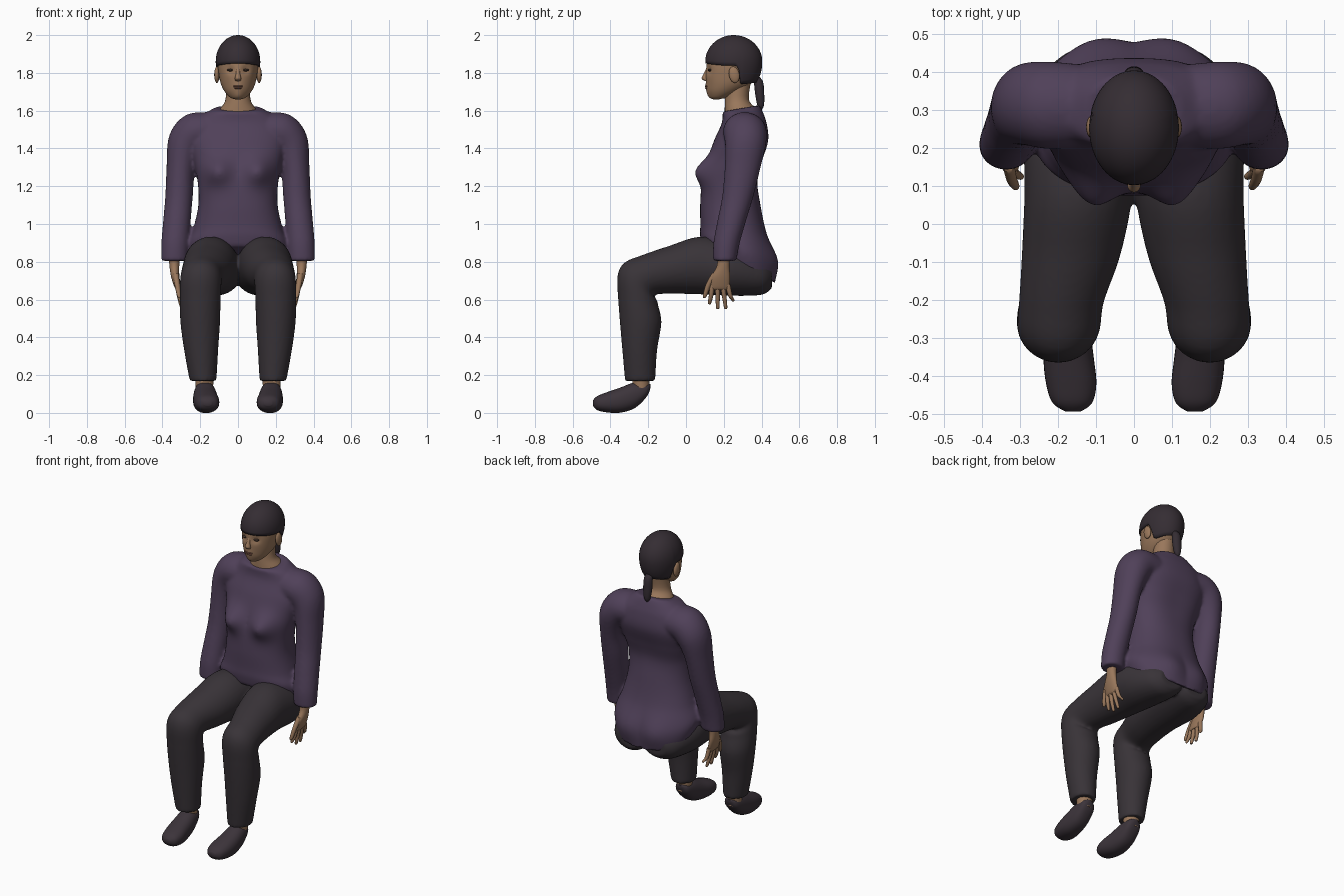
import bpy, bmesh, math
from math import cos, sin, radians, pi, exp
from mathutils import Vector, Matrix

cube = bpy.data.objects.get("Cube")
if cube:
    bpy.data.objects.remove(cube)


def material(name, rgb):
    m = bpy.data.materials.new(name)
    m.use_nodes = True
    m.diffuse_color = (*rgb, 1)
    bsdf = m.node_tree.nodes["Principled BSDF"]
    bsdf.inputs["Base Color"].default_value = (*rgb, 1)
    bsdf.inputs["Roughness"].default_value = 0.8
    return m


PURPLE = material("purple cloth", (0.08, 0.052, 0.1))
CHARCOAL = material("charcoal cloth", (0.04, 0.033, 0.039))
HAIR = material("dark hair", (0.035, 0.026, 0.033))
SHOE = material("shoe leather", (0.045, 0.034, 0.043))
SKIN = material("skin", (0.32, 0.185, 0.105))
LIP = material("lips", (0.2, 0.09, 0.06))
EYE = material("eye brown", (0.05, 0.03, 0.022))


def spline(rows, steps):
    """Catmull-Rom through section tuples."""
    out = []
    for i in range(len(rows) - 1):
        a, b, c, d = (rows[min(max(i + k, 0), len(rows) - 1)] for k in (-1, 0, 1, 2))
        for s in range(steps):
            t = s / steps
            out.append([q + 0.5 * t * (r - p + t * (2 * p - 5 * q + 4 * r - w + t * (3 * (q - r) + w - p)))
                        for p, q, r, w in zip(a, b, c, d)])
    return out + [list(rows[-1])]


def loft(bm, rows, side=1, power=2.0, n=32, steps=5):
    """Sections are x, y, z, half width, half depth, pitch, roll."""
    rows = [tuple(r) + (0,) * (7 - len(r)) for r in rows]
    rings = []
    for x, y, z, ru, rv, pitch, roll in spline(rows, steps):
        u = Vector((cos(radians(roll)), 0, sin(radians(roll))))
        v = Vector((0, -cos(radians(pitch)), sin(radians(pitch))))
        ring = []
        for k in range(n):
            c, s = cos(2 * pi * k / n), sin(2 * pi * k / n)
            cu = math.copysign(abs(c) ** (2 / power), c) * ru
            sv = math.copysign(abs(s) ** (2 / power), s) * rv
            p = Vector((x, y, z)) + u * cu + v * sv
            ring.append(bm.verts.new((p.x * side, p.y, p.z)))
        rings.append(ring)
    for a, b in zip(rings, rings[1:]):
        for k in range(n):
            bm.faces.new((a[k], a[(k + 1) % n], b[(k + 1) % n], b[k]))
    bm.faces.new(rings[0])
    bm.faces.new(rings[-1])


def ball(bm, centre, size, turn=0.0):
    m = Matrix.Translation(centre) @ Matrix.Rotation(turn, 4, "X") @ Matrix.Diagonal((*size, 1))
    bmesh.ops.create_uvsphere(bm, u_segments=20, v_segments=12, radius=1, matrix=m)


def finish(name, bm, mat, fuse=0):
    bmesh.ops.recalc_face_normals(bm, faces=bm.faces)
    me = bpy.data.meshes.new(name)
    bm.to_mesh(me)
    bm.free()
    me.materials.append(mat)
    for p in me.polygons:
        p.use_smooth = True
    me.set_sharp_from_angle(angle=radians(60))
    ob = bpy.data.objects.new(name, me)
    bpy.context.scene.collection.objects.link(ob)
    if fuse:  # blend overlapping volumes into one garment
        r = ob.modifiers.new("fuse", "REMESH")
        r.mode, r.voxel_size, r.use_smooth_shade = "VOXEL", 0.01, True
        s = ob.modifiers.new("soften", "SMOOTH")
        s.factor, s.iterations = 0.5, fuse
    return ob


def bump(x, z, cx, cz, r):
    return exp(-((abs(x) - cx) ** 2 + (z - cz) ** 2) / (r * r))


SIDES = (("left", 1), ("right", -1))

# Long-sleeved top: torso with bust and seat shaping, then both sleeves
bm = bmesh.new()
loft(bm, [(0, .275, .785, .255, .215, 27), (0, .27, .87, .275, .205, 18), (0, .25, .97, .238, .175, 5),
          (0, .235, 1.1, .21, .16), (0, .235, 1.22, .213, .15), (0, .262, 1.33, .235, .15),
          (0, .293, 1.44, .26, .145), (0, .308, 1.53, .235, .12), (0, .302, 1.585, .175, .108),
          (0, .29, 1.612, .125, .1, -10)], power=2.3, n=64, steps=8)
for v in bm.verts:
    x, y, z = v.co
    if y < .25:
        v.co.y -= .062 * bump(x, z, .11, 1.28, .07)
    elif y > .3:
        v.co.y += .028 * bump(x, z, .1, .8, .1) - .012 * bump(x, z, 0, 1.3, .12)
for _, s in SIDES:
    loft(bm, [(.14, .31, 1.49, .1, .11, 0, 90), (.225, .312, 1.485, .105, .115, 0, 62),
              (.282, .315, 1.42, .097, .108, 0, 35), (.303, .3, 1.3, .076, .095, 0, 10),
              (.312, .275, 1.15, .073, .083), (.323, .243, 1.02, .073, .076),
              (.333, .215, .9, .073, .07), (.337, .205, .805, .07, .062)], s)
finish("long_sleeve_top", bm, PURPLE, fuse=5)

# Trousers: both legs bent at the knee and fused at the seat
bm = bmesh.new()
for _, s in SIDES:
    loft(bm, [(.09, .455, .72, .08, .06, 90), (.11, .4, .725, .12, .1, 90), (.135, .25, .76, .15, .14, 90),
              (.145, .08, .78, .143, .153, 88), (.165, -.08, .757, .13, .127, 85),
              (.19, -.2, .73, .112, .11, 72), (.197, -.257, .69, .11, .122, 42),
              (.2, -.255, .6, .108, .107, 10), (.2, -.24, .48, .105, .11),
              (.195, -.245, .33, .09, .092), (.185, -.243, .17, .071, .08)], s)
finish("trousers", bm, CHARCOAL, fuse=4)

for side, s in SIDES:
    # Ankle and shoe
    bm = bmesh.new()
    loft(bm, [(.178, -.238, .21, .05, .045), (.178, -.238, .11, .045, .045)], s)
    finish(side + "_ankle", bm, SKIN)
    bm = bmesh.new()
    loft(bm, [(.175, -.188, .142, .015, .01, 90), (.175, -.208, .122, .044, .036, 90),
              (.175, -.27, .094, .058, .068, 90), (.172, -.35, .067, .066, .066, 90),
              (.165, -.42, .056, .066, .053, 90), (.162, -.47, .052, .052, .037, 90),
              (.16, -.493, .052, .02, .014, 90)], s, power=2.3)
    finish(side + "_shoe", bm, SHOE)

    # Hand: palm, four fingers and thumb
    bm = bmesh.new()
    loft(bm, [(.338, .2, .85, .03, .036), (.337, .197, .78, .026, .033), (.332, .183, .72, .022, .05),
              (.318, .178, .665, .018, .052), (.314, .178, .65, .01, .045)], s)
    for i, (tip_y, tip_z) in enumerate(((.125, .575), (.168, .55), (.21, .55), (.248, .59))):
        y = .14 + .027 * i
        loft(bm, [(.32, y, .68, .013, .014), (.312, y * .5 + tip_y * .5, .62, .012, .012),
                  (.298, tip_y, tip_z + .008, .009, .009), (.297, tip_y, tip_z, .004, .004)],
             s, n=12, steps=3)
    loft(bm, [(.33, .155, .74, .016, .018), (.322, .12, .68, .014, .015),
              (.312, .1, .62, .011, .011), (.31, .097, .607, .004, .004)], s, n=12, steps=3)
    finish(side + "_hand", bm, SKIN)

    # Ear and eye
    bm = bmesh.new()
    ball(bm, (s * .112, .255, 1.79), (.014, .028, .044), .2)
    finish(side + "_ear", bm, SKIN)
    bm = bmesh.new()
    ball(bm, (s * .041, .127, 1.815), (.018, .012, .007))
    finish(side + "_eye", bm, EYE)

# Neck
bm = bmesh.new()
loft(bm, [(0, .3, 1.56, .13, .095), (0, .288, 1.61, .095, .083), (0, .27, 1.66, .066, .063),
          (0, .28, 1.76, .062, .065)])
finish("neck", bm, SKIN)

# Head with sockets, cheeks and a nose
bm = bmesh.new()
loft(bm, [(0, .165, 1.66, .015, .015), (0, .175, 1.67, .042, .044), (0, .2, 1.7, .07, .085),
          (0, .225, 1.74, .09, .116), (0, .24, 1.79, .101, .135), (0, .247, 1.84, .106, .138),
          (0, .25, 1.9, .1, .128), (0, .25, 1.96, .065, .088), (0, .25, 1.985, .02, .03)],
     n=64, steps=7)
for v in bm.verts:
    x, y, z = v.co
    if y < .2:
        v.co.y += .012 * bump(x, z, .04, 1.815, .02) - .006 * bump(x, z, 0, 1.725, .03)
        v.co.y -= .008 * bump(x, z, 0, 1.675, .025)
loft(bm, [(0, .116, 1.825, .009, .008), (0, .105, 1.795, .011, .012), (0, .1, 1.772, .017, .017),
          (0, .106, 1.76, .015, .012), (0, .112, 1.755, .006, .005)], n=20)
finish("head", bm, SKIN)

# Mouth
bm = bmesh.new()
for z, w in ((1.729, .027), (1.72, .023)):
    ball(bm, (0, .111, z), (w, .011, .0055))
finish("lips", bm, LIP)

# Hair cap, long at the nape and cut straight over the brow
bm = bmesh.new()
N, M, MID = 64, 16, 1.86
rows = []
for j in range(M):
    row = []
    for k in range(N):
        a = 2 * pi * k / N
        nape = 1 / (1 + exp((cos(a) + .22) * 40))
        low = 1.85 - .012 * sin(a) ** 2 - .1 * nape
        start = math.asin((low - MID) / .19)
        e = start + (pi / 2 - start) * j / M
        z = MID + sin(e) * (.14 if e > 0 else .19)
        row.append(bm.verts.new((.118 * cos(e) * sin(a), .253 - .151 * cos(e) * cos(a), z)))
    rows.append(row)
top = bm.verts.new((0, .253, 2.0))
for a, b in zip(rows, rows[1:]):
    for k in range(N):
        bm.faces.new((a[k], a[(k + 1) % N], b[(k + 1) % N], b[k]))
for k in range(N):
    bm.faces.new((rows[-1][k], rows[-1][(k + 1) % N], top))
cap = finish("hair_cap", bm, HAIR)
thick = cap.modifiers.new("thickness", "SOLIDIFY")
thick.thickness, thick.offset = .014, -1

# Ponytail
bm = bmesh.new()
loft(bm, [(0, .365, 1.79, .015, .012), (0, .383, 1.755, .026, .024), (0, .39, 1.69, .028, .024),
          (0, .395, 1.63, .02, .018), (0, .395, 1.605, .006, .006)], n=20)
finish("ponytail", bm, HAIR)
